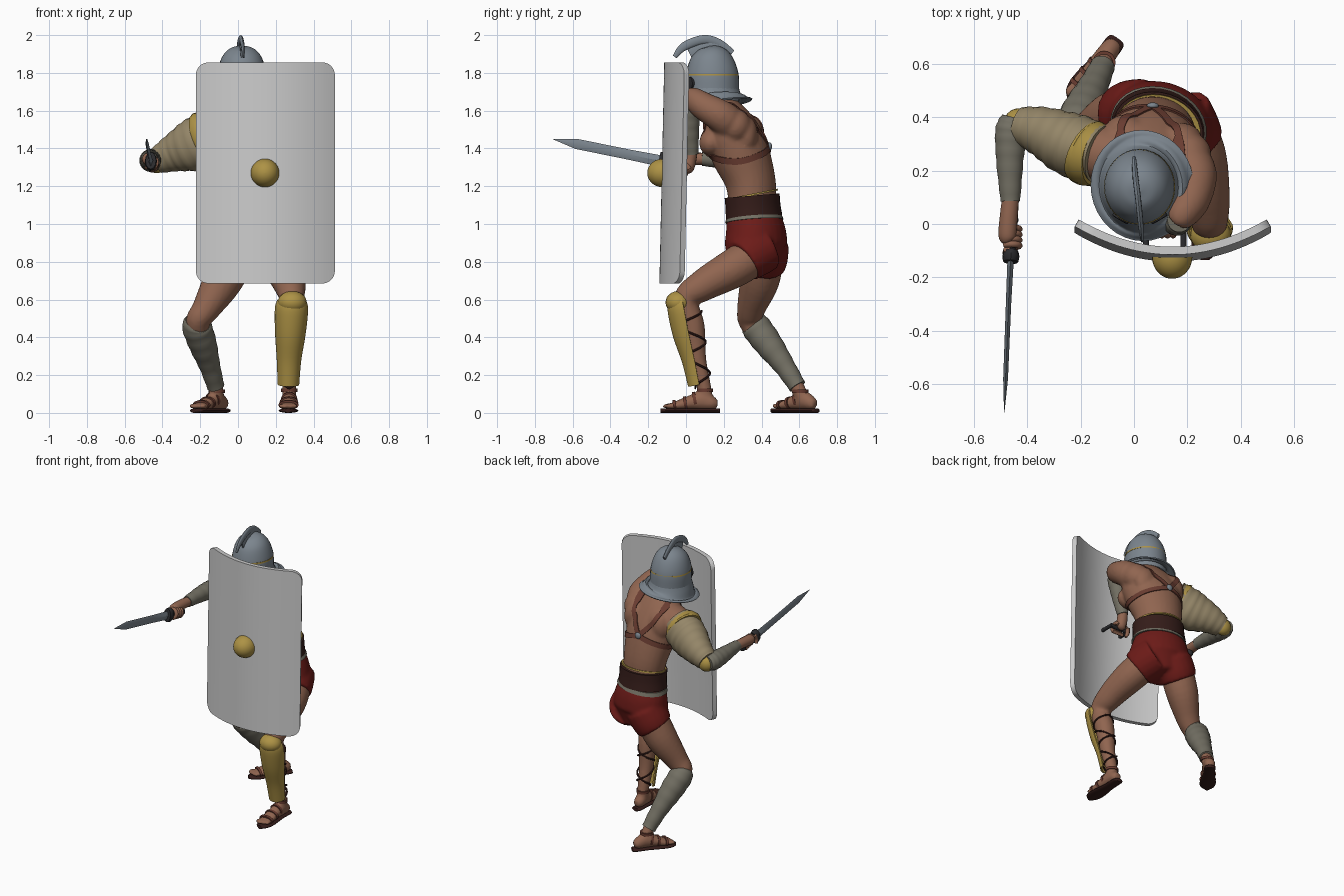
import bpy, bmesh
from math import sin, cos, pi, radians, sqrt
from mathutils import Vector as V

X, Z = V((1, 0, 0)), V((0, 0, 1))
HIP = V((.95, -.3, 0))


def mat(name, *c):
    m = bpy.data.materials.new(name)
    m.diffuse_color = (*c, 1)
    return m


SKIN = mat("skin", .28, .13, .08)
STEEL = mat("steel", .20, .235, .27)
GOLD = mat("gold", .42, .29, .06)
RED = mat("red_cloth", .15, .011, .009)
BELT = mat("dark_leather", .035, .012, .01)
LEATHER = mat("leather", .14, .045, .03)
WRAP = mat("wrap_cloth", .17, .16, .125)
TAN = mat("tan_cloth", .30, .24, .14)
IRON = mat("black_iron", .025, .025, .028)


def spline(p, steps):
    out = []
    for i in range(len(p) - 1):
        q = [p[max(i - 1, 0)], p[i], p[i + 1], p[min(i + 2, len(p) - 1)]]
        for k in range(steps):
            t = k / steps
            out.append(tuple(.5 * (2 * b + (c - a) * t + (2 * a - 5 * b + 4 * c - d) * t * t
                                   + (3 * b - a - 3 * c + d) * t ** 3) for a, b, c, d in zip(*q)))
    return out + [tuple(p[-1])]


def loft(pts, ref=X, n=20, steps=5, arc=None, ripple=0):
    """Tube through (x, y, z, r[, r2]) stations; arc leaves it open."""
    p = spline([tuple(q) if len(q) == 5 else (*q, q[3]) for q in pts], steps)
    verts, faces, m = [], [], n + 1 if arc else n
    a0, a1 = arc or (0, 360)
    for i, q in enumerate(p):
        t = V(p[min(i + 1, len(p) - 1)][:3]) - V(p[max(i - 1, 0)][:3])
        t.normalize()
        s = (V(ref) - t * t.dot(V(ref))).normalized()
        o, w = t.cross(s), 1 + ripple * cos(i * pi / 2)
        for k in range(m):
            a = radians(a0 + (a1 - a0) * k / n)
            verts.append(V(q[:3]) + (s * q[3] * cos(a) + o * q[4] * sin(a)) * w)
    for i in range(len(p) - 1):
        for k in range(n):
            j = (k + 1) % m
            faces.append((i * m + k, i * m + j, i * m + m + j, i * m + m + k))
    if not arc:
        faces += [tuple(range(m))[::-1], tuple(range(len(verts) - m, len(verts)))]
    return verts, faces


def ball(c, rx, ry, rz):
    a = [(k / 12 - .5) * pi for k in range(13)]
    return loft([(c[0], c[1], c[2] + rz * sin(t), rx * cos(t) + .0005, ry * cos(t) + .0005) for t in a], steps=1)


def make(name, material, *shapes, voxel=0, thick=0, wrap=None):
    vs, fs = [], []
    for v, f in shapes:
        fs += [tuple(i + len(vs) for i in face) for face in f]
        vs += v
    me = bpy.data.meshes.new(name)
    me.from_pydata(vs, [], fs)
    bm = bmesh.new()
    bm.from_mesh(me)
    bmesh.ops.recalc_face_normals(bm, faces=bm.faces)
    bm.to_mesh(me)
    bm.free()
    me.shade_smooth()
    me.set_sharp_from_angle(angle=radians(42))
    o = bpy.data.objects.new(name, me)
    bpy.context.collection.objects.link(o)
    if material:
        me.materials.append(material)
    if voxel:
        r = o.modifiers.new("remesh", 'REMESH')
        r.mode, r.voxel_size, r.use_smooth_shade = 'VOXEL', voxel, True
        s = o.modifiers.new("smooth", 'SMOOTH')
        s.factor, s.iterations = .5, 4
    if wrap:
        s = o.modifiers.new("wrap", 'SHRINKWRAP')
        s.target, s.wrap_mode, s.offset = wrap, 'ABOVE_SURFACE', .003
    if thick:
        s = o.modifiers.new("solid", 'SOLIDIFY')
        s.thickness, s.offset = thick, 0
        o.modifiers.new("split", 'EDGE_SPLIT').split_angle = radians(50)
    return o


# feet: skin shapes go into the body, sole and straps are separate
def foot(side, heel, toe):
    h, d = V(heel), V(toe) - V(heel)
    s = d.normalized().cross(Z)
    at = lambda u, z, a, b, off=0: (*(h + d * u + s * off + Z * z), a, b)
    make(side + "_sole", BELT, loft([at(u, .012, w, .012) for u, w in
         ((0, .012), (.05, .035), (.35, .038), (.7, .052), (.9, .045), (1, .015))], s))
    for k, (u, z, a, b) in enumerate(((.42, .066, .044, .044), (.58, .051, .050, .035), (.76, .041, .053, .026))):
        make(f"{side}_sandal_strap_{k}", LEATHER, loft([at(u - .025, z + .003, a, b), at(u + .025, z, a, b)], s, steps=1))
    toes = [loft([at(.76, .036, .013, .014, o * .7), at(.9 - abs(o - .02) * .8, .036, .013, .014, o),
                  at(.97 - abs(o - .02) * 1.2, .03, .007, .008, o)], s, 10) for o in (-.036, -.018, 0, .018, .036)]
    return [loft([at(.04, .045, .022, .022), at(.12, .05, .036, .036), at(.3, .065, .04, .05), at(.5, .055, .042, .038),
                  at(.72, .04, .048, .024), at(.85, .034, .044, .015)], s)] + toes


# hands: palm plus fingers curled round a grip axis
def hand(name, wrist, c, axis, u):
    c, ax = V(c), V(axis).normalized()
    u = (V(u) - ax * ax.dot(V(u))).normalized()
    v = ax.cross(u)
    arc = lambda off, span, r: loft([(*(c + ax * off + (u * cos(radians(a)) + v * sin(radians(a))) * .03), r)
                                     for a in range(-20, span, 40)], ax, 10, 3)
    shapes = [arc((i - 1.5) * .021, 250, .0125) for i in range(4)]
    shapes.append(loft([(*(c - ax * .05 + u * .03), .014), (*(c - ax * .06 - v * .02), .014), (*(c - ax * .05 - v * .04 - u * .02), .009)], u, 10))
    shapes.append(loft([(*wrist, .032), (*((V(wrist) + c + u * .03) / 2), .034), (*(c + u * .028), .032, .034), (*(c + u * .02 - ax * .02), .02)], u, 14))
    make(name, SKIN, *shapes)


# bare body, merged into one skin
lf = foot("left", (.275, .18, 0), (.265, -.135, 0))
rf = foot("right", (-.06, .695, 0), (-.235, .455, 0))
torso = loft([(.10, .39, .82, .15, .12), (.095, .37, .93, .165, .135), (.09, .355, 1.08, .145, .125), (.08, .34, 1.23, .158, .132),
              (.07, .285, 1.38, .185, .152), (.06, .235, 1.5, .195, .135), (.05, .18, 1.6, .13, .105), (.035, .13, 1.68, .07), (.03, .12, 1.78, .07)], HIP, 28)
left_leg = loft([(.18, .40, .86, .105), (.24, .26, .77, .105), (.275, .09, .675, .085), (.283, .0, .6, .066),
                 (.277, .035, .46, .062, .064), (.272, .06, .28, .048), (.271, .095, .14, .038), (.271, .11, .05, .036)])
right_leg = loft([(.0, .415, .86, .108), (-.08, .39, .7, .105), (-.17, .345, .55, .075), (-.215, .345, .475, .062),
                  (-.18, .44, .35, .058), (-.125, .57, .17, .04), (-.105, .625, .06, .036)])
left_arm = loft([(.13, .26, 1.49, .10), (.22, .20, 1.56, .088), (.215, .10, 1.62, .075), (.18, .035, 1.665, .06), (.165, .015, 1.66, .045)], Z)
right_arm = loft([(-.03, .25, 1.50, .11), (-.13, .265, 1.475, .105), (-.25, .31, 1.41, .08), (-.42, .365, 1.34, .045)], Z)
body = make("body", SKIN, torso, left_leg, right_leg, left_arm, right_arm, *lf, *rf,
            ball((-.02, .14, 1.43), .085, .06, .07), ball((.15, .13, 1.43), .085, .06, .07),
            ball((-.03, .35, 1.47), .08, .06, .10), ball((.17, .32, 1.47), .085, .06, .10),
            ball((.20, .26, 1.52), .09, .085, .09), voxel=.011)

# loincloth, belt and trims
make("loincloth", RED,
     loft([(.10, .41, .75, .085), (.10, .375, .86, .195, .155), (.095, .37, .95, .195, .157), (.09, .355, 1.04, .165, .14)], HIP, 28),
     loft([(.16, .42, .88, .13), (.195, .35, .84, .13), (.222, .30, .803, .121)]),
     loft([(.03, .415, .89, .13), (-.01, .41, .82, .13), (-.04, .402, .775, .121)]), voxel=.012)
make("belt", BELT, loft([(.09, .36, 1.035, .178, .147), (.09, .355, 1.09, .172, .143), (.09, .35, 1.15, .172, .143)], HIP, 32))
make("belt_top_trim", GOLD, loft([(.09, .35, 1.15, .162, .137), (.09, .348, 1.16, .162, .137)], HIP, 32))
make("belt_lower_cloth", WRAP, loft([(.092, .362, 1.015, .184, .152), (.09, .36, 1.04, .174, .144)], HIP, 32))


# chest harness hugging the body
def strap(name, pts, w=.036):
    p, vs = [V(q) for q in spline(pts, 10)], []
    for i, q in enumerate(p):
        t = p[min(i + 1, len(p) - 1)] - p[max(i - 1, 0)]
        s = t.cross(q - V((.065, .26, 1.42))).normalized() * w / 2
        vs += [q - s, q, q + s]
    fs = [(3 * i + k, 3 * i + k + 1, 3 * i + k + 4, 3 * i + k + 3) for i in range(len(p) - 1) for k in (0, 1)]
    make(name, LEATHER, (vs, fs), wrap=body, thick=.006)


knot, front = (.07, .445, 1.41), (.06, .10, 1.38)
strap("left_shoulder_strap", [knot, (.15, .38, 1.53), (.17, .26, 1.65), (.12, .1, 1.5), front])
strap("right_shoulder_strap", [knot, (-.03, .41, 1.53), (-.07, .27, 1.65), (-.02, .12, 1.5), front])
strap("left_side_strap", [knot, (.18, .40, 1.37), (.26, .28, 1.33), (.2, .15, 1.34), front])
strap("right_side_strap", [knot, (-.05, .42, 1.37), (-.12, .32, 1.33), (-.06, .17, 1.34), front])
make("harness_ring", STEEL, ball((.07, .443, 1.41), .022, .012, .022))

# right sleeve, elbow pad, forearm wraps
make("right_sleeve", TAN, loft([(-.12, .26, 1.475, .13, .11), (-.23, .295, 1.42, .14, .12), (-.34, .345, 1.375, .102, .095),
                                (-.43, .37, 1.335, .07)], Z, 22, 9, ripple=.02))
make("sleeve_collar", GOLD, loft([(-.13, .255, 1.48, .125, .115), (-.165, .265, 1.46, .145, .125), (-.185, .275, 1.45, .143, .12)], Z, 24))
make("elbow_pad", GOLD, ball((-.43, .385, 1.325), .055, .048, .056))
make("right_forearm_wrap", WRAP, loft([(-.45, .40, 1.335, .045), (-.46, .35, 1.335, .06), (-.465, .24, 1.34, .052), (-.463, .085, 1.345, .037)], Z, 18, 9, ripple=.02))
make("left_forearm_wrap", WRAP, loft([(.17, .015, 1.67, .045), (.16, .015, 1.62, .058), (.14, .02, 1.5, .05), (.12, .03, 1.37, .036)], X, 18, 9, ripple=.02))
hand("right_hand", (-.463, .09, 1.345), (-.46, -.05, 1.32), (0, .97, -.2), (-.5, .2, .8))
hand("left_hand", (.12, .03, 1.39), (.115, -.012, 1.285), (1, 0, 0), (0, .8, .5))

# leg armour and lacing
make("right_shin_wrap", WRAP, loft([(-.215, .345, .485, .062), (-.217, .37, .455, .078), (-.185, .44, .36, .074), (-.15, .52, .25, .056), (-.118, .59, .14, .046)], X, 20, 7, ripple=.02))
make("left_greave", GOLD, loft([(.283, -.02, .60, .07, .07), (.283, -.01, .55, .083, .083), (.277, .015, .42, .076, .08),
                                (.270, .045, .28, .060, .062), (.267, .07, .15, .052, .055)], X, 24, arc=(0, 180)), thick=.01)
make("left_knee_cup", GOLD, ball((.287, -.04, .585), .076, .068, .06))
for sgn in (-1, 1):
    lace = []
    for k in range(41):
        t, a = k / 40, sgn * k / 40 * 5 * pi + pi / 2
        r = .068 - .024 * t
        lace.append((.28 - .009 * t + r * cos(a), .015 + .078 * t + r * sin(a), .54 - .41 * t, .006))
    make("left_calf_lacing", BELT, loft(lace, Z, 6, 2))
for name, c in (("left_ankle_strap", (.271, .10, .11)), ("right_ankle_strap", (-.112, .605, .105))):
    make(name, LEATHER, loft([(*c, .043), (c[0], c[1], c[2] + .018, .043)], steps=1))

# helmet: bowl, brim, brow band, eye grilles, crest
make("helmet_bowl", STEEL, loft([(.02, .125, 1.942, .004), (.02, .127, 1.93, .06), (.02, .132, 1.885, .104, .108), (.02, .138, 1.80, .13, .138),
                                 (.022, .14, 1.71, .132, .142), (.024, .14, 1.65, .13, .142)], X, 32))
make("helmet_brim", STEEL, loft([(.024, .14, 1.72, .125, .135), (.025, .14, 1.67, .142, .155), (.03, .142, 1.645, .17, .185), (.032, .144, 1.63, .193, .208)],
                                X, 36, arc=(0, 359.99)), thick=.008)
make("helmet_brow_band", GOLD, loft([(.021, .138, 1.785, .133, .141), (.021, .138, 1.795, .132, .140)], X, 32, 1))
for sgn in (-1, 1):
    e = V((.022 + sgn * .07, .025, 1.745))
    d = V((sgn * .5, -.85, 0))
    make("eye_grille", IRON, loft([(*(e - d * .02), .034), (*(e + d * .010), .034), (*(e + d * .012), .024)], Z, 18, 1))
make("helmet_crest", STEEL, loft([(.03, -.06, 1.885, .005, .012), (.026, -.01, 1.94, .010, .022), (.016, .09, 1.976, .011, .024),
                                  (.006, .17, 1.957, .011, .024), (0, .245, 1.905, .008, .018)], X, 12))
make("crest_support", STEEL, loft([(.02, .02, 1.90, .006, .03), (.015, .12, 1.94, .007, .03), (.008, .2, 1.91, .006, .03)], X, 10))

# curved shield with rounded corners, domed boss and grip
hw, r, vs = .36, .065, []
cols = [-hw + r - r * cos(k * pi / 16) for k in range(8)]
cols += [-hw + r + k * (2 * hw - 2 * r) / 24 for k in range(25)] + [-c for c in cols[::-1]]
for x in cols:
    d = max(0, r - (hw - abs(x)))
    cut = r - sqrt(max(0, r * r - d * d))
    for k in range(9):
        z = .685 + cut + (1.17 - 2 * cut) * k / 8
        vs.append(V((.145 + x, -.113 + .105 * (x / hw) ** 2 + .022 * (z - 1.27), z)))
fs = [(9 * i + k, 9 * i + 9 + k, 9 * i + 10 + k, 9 * i + k + 1) for i in range(len(cols) - 1) for k in range(8)]
make("shield", None, (vs, fs), thick=.03)
make("shield_boss", GOLD, loft([(.143, -.122 - .083 * sin(t), 1.27, .075 * cos(t) + .0005) for t in [k * pi / 20 for k in range(11)]], X, 28, 1))
make("shield_grip", IRON, loft([(.04, -.012, 1.285, .013), (.19, -.012, 1.285, .013)], Z, 12),
     *[loft([(x, -.10, 1.285, .012), (x, .0, 1.285, .012)], Z, 10) for x in (.045, .185)])

# short sword
make("sword_blade", STEEL, loft([(-.462, -.13, 1.333, .012, .030), (-.470, -.3, 1.367, .010, .027), (-.481, -.58, 1.424, .009, .027), (-.486, -.706, 1.45, .0008)], X, 4, 1))
make("sword_guard", IRON, loft([(-.461, -.10, 1.328, .026, .04), (-.461, -.12, 1.332, .032, .05), (-.462, -.142, 1.336, .028, .046)], X, 12, 2))
make("sword_grip", IRON, loft([(-.461, -.11, 1.332, .016), (-.459, .0, 1.309, .016)], X, 12), ball((-.457, .015, 1.305), .024, .022, .026))
